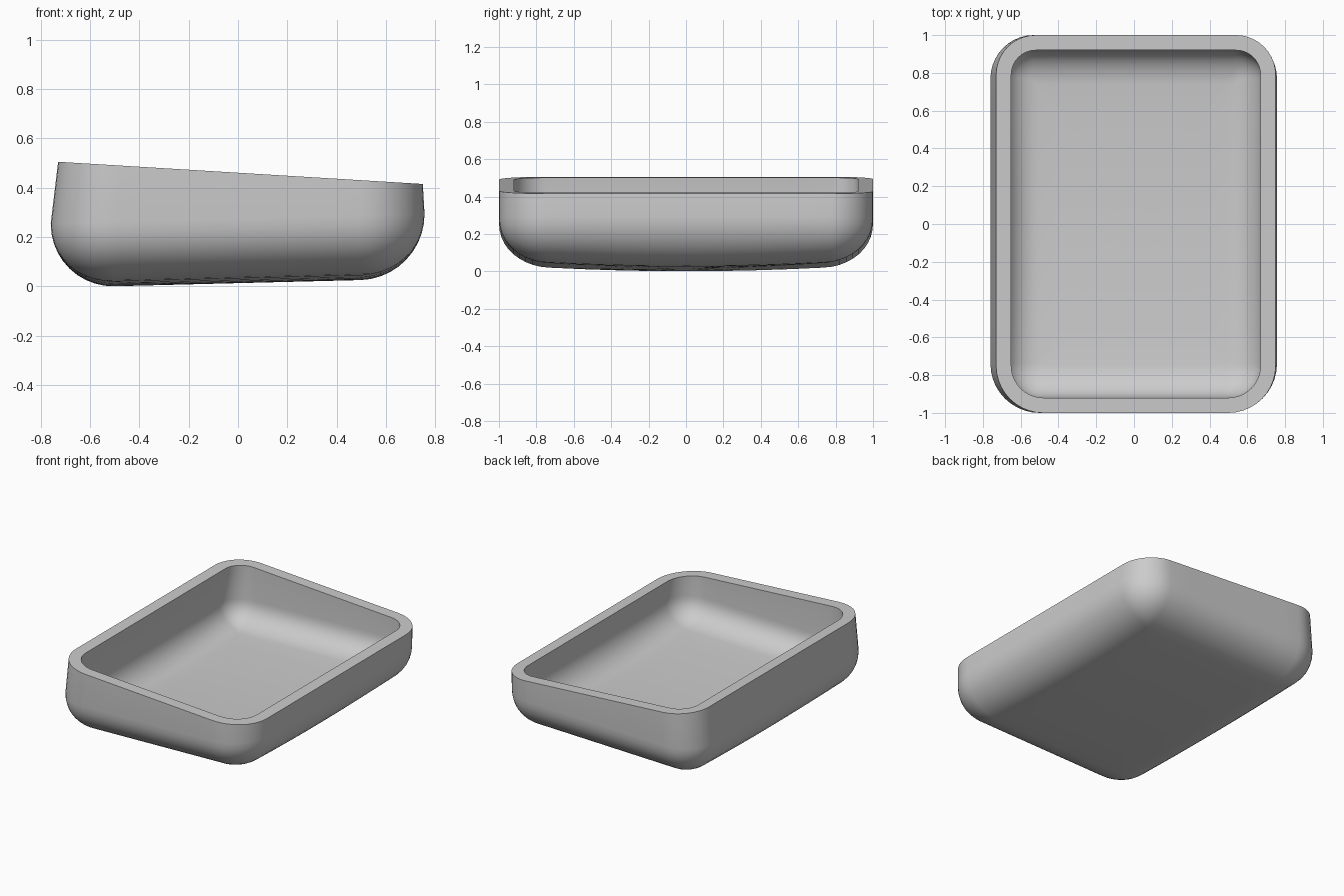
import bpy, bmesh, math
from mathutils import Vector

cube = bpy.data.objects.get("Cube")
if cube:
    bpy.data.objects.remove(cube, do_unlink=True)

STEPS = 10   # segments per rounded corner and per fillet
SIDE = 8     # segments along each straight side
WALL = 0.08  # wall thickness


def outline(left, right, half, front_r, back_r):
    """Rounded rectangle, counter-clockwise, with divided sides."""
    corners = []
    for sx, sy, start in ((1, 1, 0), (-1, 1, 1), (-1, -1, 2), (1, -1, 3)):
        r = back_r if sy > 0 else front_r
        cx = right - r if sx > 0 else left + r
        cy = sy * (half - r)
        arc = [(start + i / STEPS) * math.pi / 2 for i in range(STEPS + 1)]
        corners.append([Vector((cx + r * math.cos(a), cy + r * math.sin(a))) for a in arc])
    points = []
    for i, arc in enumerate(corners):
        end = corners[(i + 1) % 4][0]
        points += arc + [arc[-1].lerp(end, k / SIDE) for k in range(1, SIDE)]
    return points


def rim_height(x):
    return 0.461 - 0.0608 * x


def rim_ring(inset):
    pts = outline(-0.73 + inset, 0.75 - inset, 1 - inset, 0.25 - inset, 0.21 - inset)
    return [(p.x, p.y, rim_height(p.x)) for p in pts]


def fillet_ring(angle, offset):
    """Level of the rounded lower shell; the underside bows slightly along y."""
    radius = 0.26 - offset
    inset = offset + radius * (1 - math.cos(angle))
    pts = outline(-0.76 + inset, 0.757 - inset, 1 - inset,
                  max(0.26 - inset, 0.03), max(0.23 - inset, 0.03))
    drop = math.sin(angle)
    return [(p.x, p.y, 0.273 + 0.025 * p.x - radius * drop + 0.036 * (p.y * drop) ** 2)
            for p in pts]


def cap_rings(offset):
    """Shrinking rings that carry the bowed floor towards its middle."""
    rings = []
    for scale in (0.8, 0.6, 0.4, 0.2):
        base = fillet_ring(math.pi / 2, offset)
        rings.append([(x * scale, y * scale,
                       0.013 + offset + 0.025 * x * scale + 0.036 * (y * scale) ** 2)
                      for x, y, z in base])
    return rings


def shell(offset):
    """Rings from the floor's middle up to the rim."""
    fillet = [fillet_ring(i / STEPS * math.pi / 2, offset) for i in range(STEPS + 1)]
    return cap_rings(offset)[::-1] + fillet[::-1] + [rim_ring(offset)]


# Tray body: outer shell, flat sloping rim and inner basin as one skin
bm = bmesh.new()
rings = [[bm.verts.new(p) for p in ring] for ring in shell(0) + shell(WALL)[::-1]]
count = len(rings[0])
for low, high in zip(rings, rings[1:]):
    for i in range(count):
        j = (i + 1) % count
        bm.faces.new((low[i], low[j], high[j], high[i]))
for ring, z in ((rings[0], 0.013), (rings[-1], 0.013 + WALL)):
    middle = bm.verts.new((0, 0, z))
    for i in range(count):
        bm.faces.new((ring[i], ring[(i + 1) % count], middle))
bmesh.ops.recalc_face_normals(bm, faces=bm.faces)
mesh = bpy.data.meshes.new("tray")
bm.to_mesh(mesh)
bm.free()

tray = bpy.data.objects.new("tray", mesh)
bpy.context.collection.objects.link(tray)

# Plain grey finish
grey = bpy.data.materials.new("plain grey")
grey.use_nodes = True
grey.diffuse_color = (0.6, 0.6, 0.6, 1)
grey.node_tree.nodes["Principled BSDF"].inputs["Base Color"].default_value = (0.6, 0.6, 0.6, 1)
mesh.materials.append(grey)

bpy.ops.object.select_all(action="DESELECT")
tray.select_set(True)
bpy.context.view_layer.objects.active = tray
bpy.ops.object.shade_smooth_by_angle(angle=math.radians(40))
